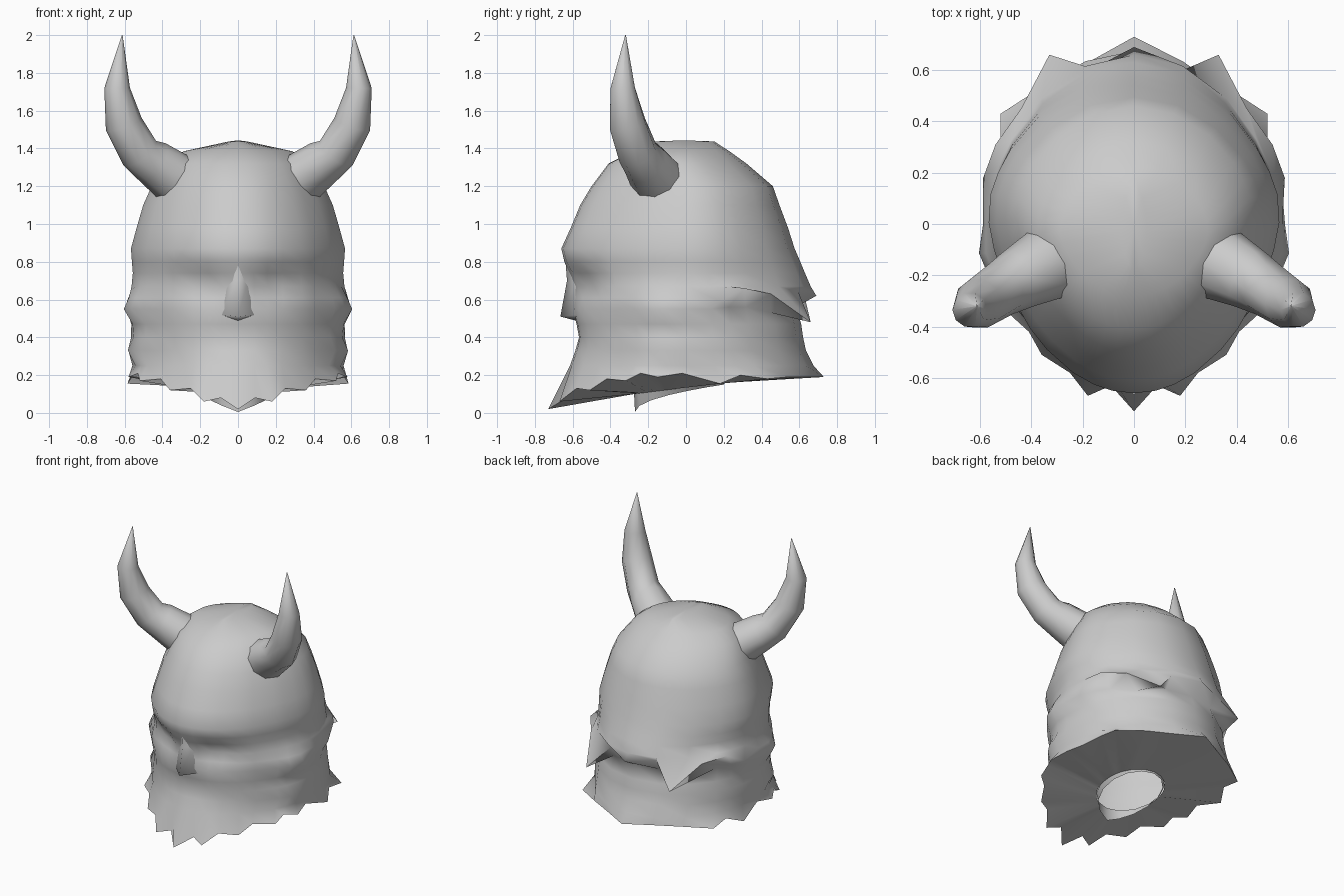
import bpy, bmesh, math
from mathutils import Vector
from mathutils.bvhtree import BVHTree

if "Cube" in bpy.data.objects:
    bpy.data.objects.remove(bpy.data.objects["Cube"])

grey = bpy.data.materials.new("stone_grey")
grey.diffuse_color = (0.6, 0.6, 0.6, 1)
grey.use_nodes = True
grey.node_tree.nodes["Principled BSDF"].inputs["Base Color"].default_value = grey.diffuse_color


def make(name, verts, faces, outward=True, angle=80):
    """Mesh object with smooth shading and one grey material."""
    me = bpy.data.meshes.new(name)
    me.from_pydata([tuple(v) for v in verts], [], faces)
    bm = bmesh.new()
    bm.from_mesh(me)
    if outward:
        bmesh.ops.recalc_face_normals(bm, faces=bm.faces)
    bm.to_mesh(me)
    bm.free()
    me.materials.append(grey)
    ob = bpy.data.objects.new(name, me)
    bpy.context.collection.objects.link(ob)
    bpy.ops.object.select_all(action='DESELECT')
    ob.select_set(True)
    bpy.context.view_layer.objects.active = ob
    bpy.ops.object.shade_smooth_by_angle(angle=math.radians(angle))
    return ob


def loft(rings):
    """Quads between closed rings that share one vertex count."""
    n = len(rings[0])
    faces = []
    for r in range(len(rings) - 1):
        for i in range(n):
            j = (i + 1) % n
            faces.append((r * n + i, (r + 1) * n + i, (r + 1) * n + j, r * n + j))
    return [p for ring in rings for p in ring], faces


def mirrored(half):
    """Half loop from front centre to back centre -> full loop."""
    return half + [(-x, y, z) for x, y, z in reversed(half[1:-1])]


# Level: height, front y, back y, half width
LEVELS = [(1.437, -.17, .15, .05), (1.385, -.28, .23, .29), (1.32, -.41, .32, .38),
          (1.2, -.50, .46, .46), (1.1, -.56, .495, .505), (.98, -.61, .54, .54),
          (.87, -.66, .575, .57), (.80, -.645, .605, .565), (.74, -.625, .63, .56),
          (.67, -.61, .66, .565), (.61, -.60, .64, .568), (.55, -.60, .60, .57),
          (.47, -.59, .61, .56), (.40, -.58, .62, .565), (.33, -.58, .635, .57),
          (.25, -.605, .675, .56)]
LOCK_ROW, RECESS_ROW = 10, 11

# (x, z, x radius, z radius, depth): eye sockets, hollow under the nose, moustache
DENTS = [(.19, .68, .12, .08, .06), (-.19, .68, .12, .08, .06),
         (0, .43, .2, .05, .02), (0, .28, .22, .06, -.012)]
# (y, z, y radius, z radius, height): cheek and jaw hair bulges
BULGES = [(-.15, .55, .14, .08, .065), (-.17, .33, .15, .06, .045), (.18, .57, .08, .06, .025)]


def on_head(ang, level):
    """Point on the head; ang 0 is the front, pi the back."""
    z, yf, yb, w = level
    mid = .05 if z < 1.3 else -.02
    c, s = math.cos(ang), math.sin(ang)
    x = w * s
    cc = abs(c) ** (1.25 if z > .65 else 1.1)
    y = mid - cc * (mid - yf) if c > 0 else mid + cc * (yb - mid)
    if c > 0:
        for ex, ez, rx, rz, depth in DENTS:
            y += depth * math.exp(-((x - ex) / rx) ** 2 - ((z - ez) / rz) ** 2)
    for by, bz, ry, rz, h in BULGES:
        x += s * h * math.exp(-((y - by) / ry) ** 2 - ((z - bz) / rz) ** 2)
    return (x, y, z)


def angle_of(p):
    return math.atan2(p[0] / .57, -(p[1] - .05) / .66)


# Ragged lower edge of beard and hair
EDGE = mirrored([(0, -.73, .02), (.09, -.63, .08), (.18, -.67, .06), (.25, -.58, .13),
                 (.36, -.51, .12), (.41, -.42, .18), (.52, -.32, .17), (.53, -.24, .21),
                 (.58, -.15, .19), (.55, -.02, .21), (.585, .18, .155), (.52, .29, .2),
                 (.52, .43, .18), (.35, .54, .19), (.18, .63, .19), (0, .73, .19)])
n = len(EDGE)
angles = [angle_of(p) for p in EDGE]

# Overhanging back hair ends in pointed locks, one per column of the rear half
LOCKS = {10: (.588, .18, .59), 11: (.54, .31, .66), 12: (.44, .45, .63),
         13: (.33, .66, .48), 14: (.18, .595, .64), 15: (0, .69, .62)}
rings = [[on_head(a, lv) for a in angles] for lv in LEVELS]
for col, (x, y, z) in LOCKS.items():
    for k, s in ((col, 1), (n - col, -1)):
        rings[LOCK_ROW][k] = (s * x, y, z)
        if col > 10:
            px, py, pz = on_head(angles[k], LEVELS[RECESS_ROW])
            rings[RECESS_ROW][k] = (px * .97, py * .97, min(.56, z + .05))

# Head with face, hair and beard
verts, faces = loft(rings + [EDGE])
verts.append((0, -.01, 1.443))
faces += [(i, (i + 1) % n, len(verts) - 1) for i in range(n)]
make("head_and_beard", verts, faces)
skin = BVHTree.FromPolygons([Vector(v) for v in verts], faces)

# Underside running from the ragged edge straight in to the neck
neck_line = []
for a in angles:
    y = -.035 - .24 * math.cos(a)
    neck_line.append((.21 * math.sin(a), y, .10 + .06 * (y + .275) / .48))
verts, faces = loft([EDGE, neck_line])
make("underside", verts, [f[::-1] for f in faces], outward=False)

# Neck: slanted open tube
K = 14
loops = []
for w, d, top in ((.21, .24, True), (.19, .235, False)):
    loop = []
    for i in range(K):
        a = 2 * math.pi * i / K
        y = -.035 - d * math.cos(a)
        z = .10 + .07 * (y + .275) / .48 if top else .005 + .145 * math.sqrt(max(0, y + .27) / .47)
        loop.append((w * math.sin(a), y, z))
    loops.append(loop)
make("neck", *loft(loops))

# Nose
v = [(0, -.64, .83), (0, -.665, .51), (.1, -.57, .52), (-.1, -.57, .52),
     (0, -.57, .485), (.05, -.58, .70), (-.05, -.58, .70), (0, -.63, .70)]
make("nose", v, [(0, 7, 5), (0, 6, 7), (5, 7, 1, 2), (7, 6, 3, 1), (1, 4, 2), (1, 3, 4)],
     angle=100)

# Curved horns: tapered tube along a bent path, first ring laid onto the head
PATH = [((.37, -.17, 1.28), .15), ((.45, -.215, 1.325), .122), ((.52, -.255, 1.375), .108),
        ((.605, -.31, 1.53), .10), ((.64, -.335, 1.72), .068), ((.613, -.32, 2.0), .002)]
S = 10
for s, side in ((1, "right"), (-1, "left")):
    pts = [Vector((s * p[0], p[1], p[2])) for p, r in PATH]
    rings = []
    for i, (p, r) in enumerate(PATH):
        t = (pts[min(i + 1, len(pts) - 1)] - pts[max(i - 1, 0)]).normalized()
        u = t.cross(Vector((0, 1, 0))).normalized()
        v = t.cross(u)
        ring = [pts[i] + r * (u * math.cos(2 * math.pi * k / S) + v * math.sin(2 * math.pi * k / S))
                for k in range(S)]
        if i == 0:
            ring = [skin.find_nearest(q)[0] for q in ring]
        rings.append(ring)
    verts, faces = loft(rings)
    faces.append(tuple(range(len(verts) - S, len(verts))))
    make(f"{side}_horn", verts, faces)
